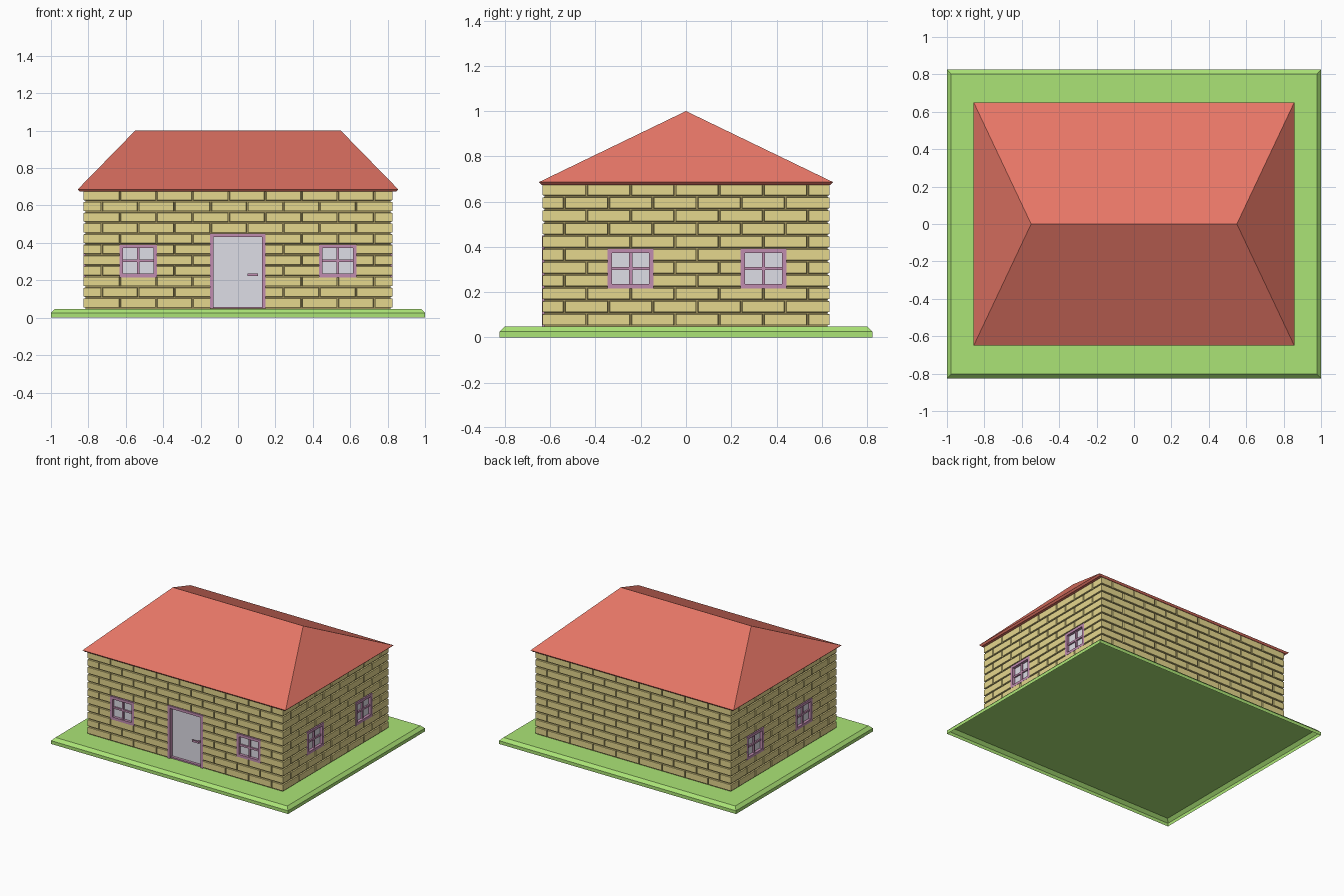
import bpy, bmesh

if "Cube" in bpy.data.objects:
    bpy.data.objects.remove(bpy.data.objects["Cube"])

X, Y = 0.825, 0.635            # wall half sizes
Z0, ROWS, RH = 0.05, 11, 0.0573  # first course, number of courses, course height


def mat(name, r, g, b):
    lin = [((c / 255 + 0.055) / 1.055) ** 2.4 for c in (r, g, b)]
    m = bpy.data.materials.new(name)
    m.diffuse_color = (*lin, 1)
    m.use_nodes = True
    m.node_tree.nodes["Principled BSDF"].inputs["Base Color"].default_value = m.diffuse_color
    return m


GRASS = mat("grass green", 171, 228, 118)
BRICK = mat("tan brick", 229, 215, 141)
MORTAR = mat("dark mortar", 158, 144, 92)
ROOF = mat("roof red", 230, 118, 102)
FRAME = mat("mauve trim", 192, 140, 176)
PANEL = mat("pale grey", 222, 221, 230)


def finish(bm, name, material):
    bmesh.ops.recalc_face_normals(bm, faces=bm.faces)
    me = bpy.data.meshes.new(name)
    bm.to_mesh(me)
    bm.free()
    me.materials.append(material)
    ob = bpy.data.objects.new(name, me)
    bpy.context.collection.objects.link(ob)
    return ob


def loft(bm, rings, closed=True):
    """Solid through rings of equal point count; open at the first ring if not closed."""
    vs = [[bm.verts.new(p) for p in r] for r in rings]
    n = len(vs[0])
    for a, b in zip(vs, vs[1:]):
        for i in range(n):
            bm.faces.new((a[i], a[(i + 1) % n], b[(i + 1) % n], b[i]))
    if closed:
        bm.faces.new(vs[0])
    bm.faces.new(vs[-1])


def rect(x, y, z):
    return [(-x, -y, z), (x, -y, z), (x, y, z), (-x, y, z)]


# Each wall maps (u along, d inward, z up) to world space
WALLS = {
    "front": (lambda u, d, z: (u, d - Y, z), X),
    "back": (lambda u, d, z: (u, Y - d, z), X),
    "right": (lambda u, d, z: (X - d, u, z), Y),
    "left": (lambda u, d, z: (d - X, u, z), Y),
}


def wall_rect(f, u0, u1, z0, z1, d):
    return [f(u0, d, z0), f(u1, d, z0), f(u1, d, z1), f(u0, d, z1)]


def wall_box(bm, f, u0, u1, z0, z1, d0, d1):
    loft(bm, [wall_rect(f, u0, u1, z0, z1, d) for d in (d0, d1)])


# Openings line up with the courses: (u0, u1, first row, last row + 1)
FB, SB = 2 * X / 8.5, 2 * Y / 6.5
side = [(-Y + k * SB, -Y + (k + 1) * SB, 3, 6) for k in (1.5, 4.5)]
DOOR = (-0.146, 0.146, 0, 7)
front_windows = [(-X + k * FB, -X + (k + 1) * FB, 3, 6) for k in (1, 6.5)]
WINDOWS = {"front": front_windows, "right": side, "left": side, "back": []}


def zr(row):
    return Z0 + row * RH


# Lawn slab: a shell open underneath, with chamfered top edge
bm = bmesh.new()
loft(bm, [rect(1, 0.825, 0), rect(1, 0.825, 0.025), rect(0.978, 0.803, 0.047)], closed=False)
finish(bm, "lawn_base", GRASS)

# Hipped roof with a thin eave
bm = bmesh.new()
b = [bm.verts.new(p) for p in rect(0.845, 0.639, 0.674)]
e = [bm.verts.new(p) for p in rect(0.857, 0.650, 0.686)]
l, r = bm.verts.new((-0.55, 0, 1)), bm.verts.new((0.55, 0, 1))
bm.faces.new(b)
for i in range(4):
    j = (i + 1) % 4
    bm.faces.new((b[i], b[j], e[j], e[i]))
for f in ((e[0], e[1], r, l), (e[1], e[2], r), (e[2], e[3], l, r), (e[3], e[0], l)):
    bm.faces.new(f)
finish(bm, "hip_roof", ROOF)

# Bricks: running bond, tapered outward, mitred at the corners
D, GI, GO = 0.012, 0.003, 0.0055
for wall, (f, L) in WALLS.items():
    bw = FB if L == X else SB
    holes = WINDOWS[wall] + ([DOOR] if wall == "front" else [])
    bm = bmesh.new()
    for row in range(ROWS):
        here = [h for h in holes if h[2] <= row < h[3]]
        flush = [u for h in here for u in h[:2]]
        cuts = [-L]
        u = -L + (bw if row % 2 == 0 else bw / 2)
        while u < L - 0.01:
            cuts.append(u)
            u += bw
        cuts.append(L)
        spans = list(zip(cuts, cuts[1:]))
        for h0, h1, _, _ in here:
            spans = [s for a, c in spans
                     for s in ((a, min(c, h0)), (max(a, h1), c)) if s[1] - s[0] > 0.012]

        def inset(u, sign, joint, corner):
            if abs(abs(u) - L) < 1e-4:
                return u + sign * corner
            return u if any(abs(u - e) < 1e-4 for e in flush) else u + sign * joint

        for a, c in spans:
            loft(bm, [wall_rect(f, inset(a, 1, g, k), inset(c, -1, g, k),
                                zr(row) + g, zr(row + 1) - g, d)
                      for d, g, k in ((D, GI, D), (0, GO, 0))])
    finish(bm, wall + "_bricks", BRICK)

# Mortar core with openings cut out of it
bm = bmesh.new()
loft(bm, [rect(X - 0.009, Y - 0.009, 0.0475), rect(X - 0.009, Y - 0.009, 0.68)])
core = finish(bm, "mortar_core", MORTAR)
bm = bmesh.new()
for wall, wins in WINDOWS.items():
    f = WALLS[wall][0]
    for u0, u1, r0, r1 in wins:
        wall_box(bm, f, u0, u1, zr(r0), zr(r1), -0.02, 0.032)
wall_box(bm, WALLS["front"][0], DOOR[0], DOOR[1], 0.03, zr(7), -0.02, 0.042)
cutter = finish(bm, "opening_cutter", MORTAR)
cutter.hide_render = True
mod = core.modifiers.new("openings", "BOOLEAN")
mod.operation, mod.solver, mod.object = "DIFFERENCE", "EXACT", cutter
dg = bpy.context.evaluated_depsgraph_get()
cut_mesh = bpy.data.meshes.new_from_object(core.evaluated_get(dg))
core.modifiers.clear()
core.data = cut_mesh
bpy.data.objects.remove(cutter)

# Windows: frame, cross bars and recessed panes
W, OUT = 0.02, -0.001
for wall, wins in WINDOWS.items():
    f = WALLS[wall][0]
    for n, (u0, u1, r0, r1) in enumerate(wins, 1):
        u0, u1, z0, z1 = u0 - 0.004, u1 + 0.004, zr(r0) - 0.006, zr(r1) - 0.002
        um, zm = (u0 + u1) / 2, (z0 + z1) / 2
        bm = bmesh.new()
        for a, c in ((u0, u0 + W), (u1 - W, u1)):
            wall_box(bm, f, a, c, z0, z1, OUT, 0.032)
        for a, c in ((z0, z0 + W), (z1 - W, z1)):
            wall_box(bm, f, u0 + W, u1 - W, a, c, OUT, 0.032)
        wall_box(bm, f, um - 0.007, um + 0.007, z0 + W, z1 - W, 0.008, 0.03)
        wall_box(bm, f, u0 + W, u1 - W, zm - 0.007, zm + 0.007, 0.009, 0.03)
        finish(bm, f"{wall}_window_frame_{n}", FRAME)
        bm = bmesh.new()
        wall_box(bm, f, u0 + W / 2, u1 - W / 2, z0 + W / 2, z1 - W / 2, 0.02, 0.029)
        finish(bm, f"{wall}_window_pane_{n}", PANEL)

# Door: frame, panel and lever handle
f = WALLS["front"][0]
u0, u1, z0, z1 = DOOR[0] - 0.004, DOOR[1] + 0.002, 0.048, zr(7)
bm = bmesh.new()
for a, c in ((u0, u0 + W), (u1 - W, u1)):
    wall_box(bm, f, a, c, z0, z1, OUT, 0.042)
wall_box(bm, f, u0 + W, u1 - W, z1 - W, z1, OUT, 0.042)
wall_box(bm, f, u0 + W, u1 - W, z0, z0 + 0.01, 0.01, 0.042)
finish(bm, "door_frame", FRAME)
bm = bmesh.new()
wall_box(bm, f, u0 + W, u1 - W, z0 + 0.008, z1 - W, 0.03, 0.039)
finish(bm, "door_panel", PANEL)
bm = bmesh.new()
wall_box(bm, f, 0.05, 0.106, 0.222, 0.236, 0.008, 0.018)
wall_box(bm, f, 0.094, 0.106, 0.222, 0.236, 0.016, 0.032)
finish(bm, "door_handle", FRAME)
